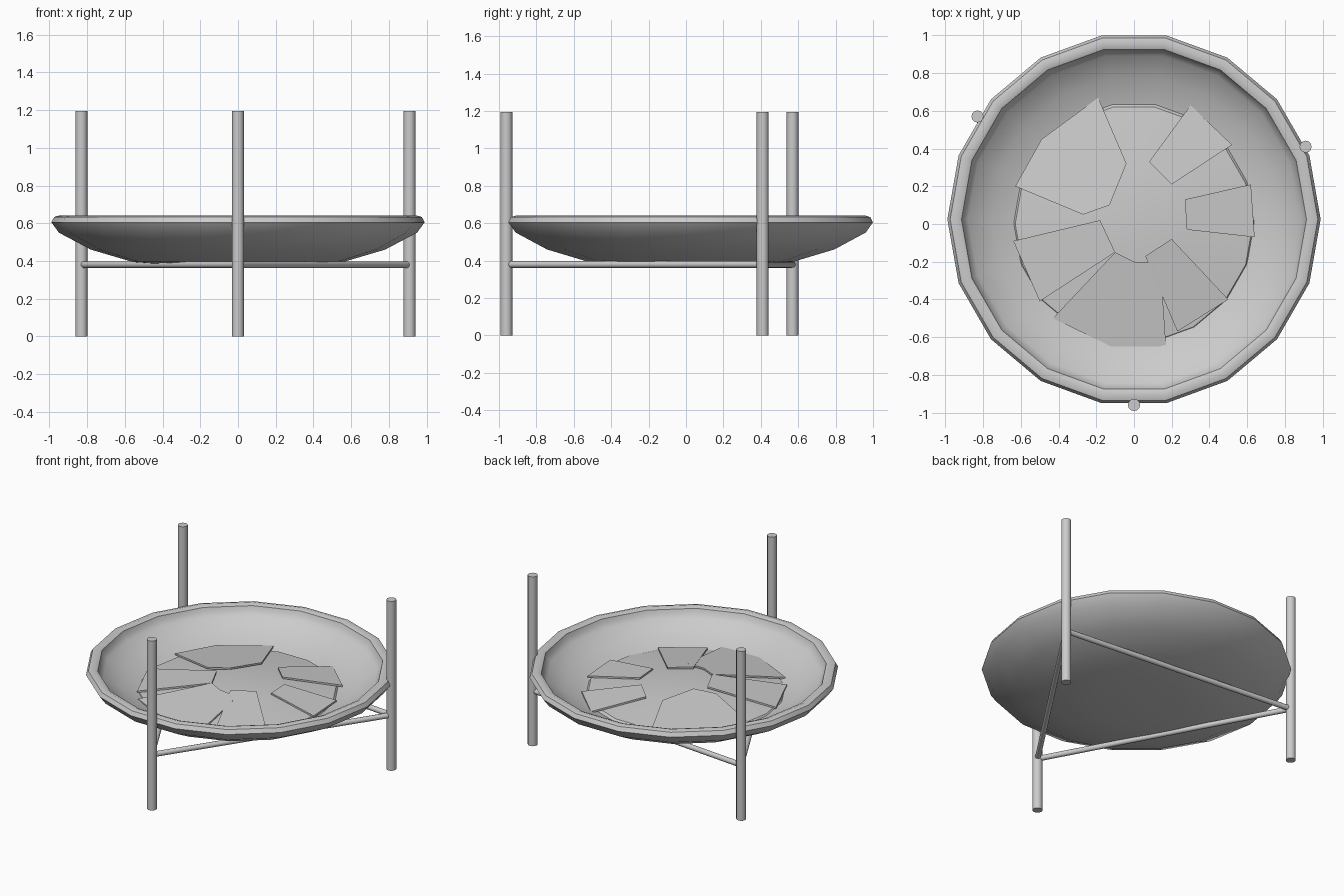
import bpy, bmesh, math
from mathutils import Vector

cube = bpy.data.objects.get("Cube")
if cube:
    bpy.data.objects.remove(cube)

metal = bpy.data.materials.new("plain grey")
GREY = (0.6, 0.6, 0.6, 1)
metal.use_nodes = True
metal.diffuse_color = GREY
metal.node_tree.nodes["Principled BSDF"].inputs["Base Color"].default_value = GREY


def finish(name, bm, smooth=None):
    bmesh.ops.recalc_face_normals(bm, faces=bm.faces)
    mesh = bpy.data.meshes.new(name)
    bm.to_mesh(mesh)
    bm.free()
    mesh.materials.append(metal)
    obj = bpy.data.objects.new(name, mesh)
    bpy.context.collection.objects.link(obj)
    if smooth:
        bpy.ops.object.select_all(action='DESELECT')
        obj.select_set(True)
        bpy.context.view_layer.objects.active = obj
        bpy.ops.object.shade_smooth_by_angle(angle=math.radians(smooth))
    return obj


def rod(name, start, end, radius, sides=12):
    start, end = Vector(start), Vector(end)
    axis = end - start
    bm = bmesh.new()
    bmesh.ops.create_cone(bm, cap_ends=True, segments=sides,
                          radius1=radius, radius2=radius, depth=axis.length)
    obj = finish(name, bm, 40)
    obj.location = (start + end) / 2
    obj.rotation_euler = axis.to_track_quat('Z', 'Y').to_euler()


def lathe(name, profile, sides, centre_y, smooth):
    bm = bmesh.new()
    verts = [bm.verts.new((r, 0, z)) for r, z in profile]
    edges = [bm.edges.new(pair) for pair in zip(verts, verts[1:])]
    bmesh.ops.spin(bm, geom=verts + edges, cent=(0, 0, 0), axis=(0, 0, 1),
                   angle=math.tau, steps=sides)
    bmesh.ops.remove_doubles(bm, verts=bm.verts, dist=0.0005)
    obj = finish(name, bm, smooth)
    obj.location.y = centre_y


# Shallow dish with a rolled rim
lathe("bowl", [(0, 0.365), (0.3, 0.367), (0.56, 0.395), (0.78, 0.46), (0.95, 0.55),
               (0.99, 0.605), (0.975, 0.633), (0.945, 0.642), (0.915, 0.63),
               (0.905, 0.6), (0.88, 0.572), (0.76, 0.505), (0.6, 0.45),
               (0.35, 0.415), (0, 0.41)], 18, 0.025, 45)

# Low mound on the bowl floor
lathe("ash_mound", [(0.65, 0.45), (0.63, 0.472), (0.3, 0.515), (0, 0.535), (0, 0.45)],
      18, 0, 30)

# Broken flat sheets leaning on the mound
sheets = {
    "back_left_sheet": [(-.19, .67), (-.04, .32), (-.13, .1), (-.27, .05), (-.63, .2), (-.49, .45)],
    "left_sheet": [(-.64, -.09), (-.18, .02), (-.1, -.15), (-.5, -.41)],
    "front_sheet": [(-.43, -.5), (-.1, -.15), (0, -.2), (.14, -.21), (.17, -.65), (-.12, -.65)],
    "front_right_sheet": [(.06, -.17), (.2, -.08), (.5, -.4), (.23, -.57)],
    "right_sheet": [(.64, -.07), (.28, -.03), (.27, .13), (.62, .21)],
    "back_right_sheet": [(.3, .63), (.52, .42), (.2, .21), (.08, .33)],
}
for name, outline in sheets.items():
    bm = bmesh.new()
    face = bm.faces.new([bm.verts.new((x, y, 0.575 - 0.14 * math.hypot(x, y)))
                         for x, y in outline])
    low = bmesh.ops.extrude_face_region(bm, geom=[face])["geom"]
    bmesh.ops.translate(bm, vec=(0, 0, -0.012),
                        verts=[v for v in low if isinstance(v, bmesh.types.BMVert)])
    finish(name, bm)

# Three upright posts joined by a triangle of thin braces
posts = {"front": (0, -0.96), "left": (0.91, 0.41), "right": (-0.83, 0.57)}
names = list(posts)
for i, side in enumerate(names):
    other = names[(i + 1) % 3]
    rod(side + "_post", (*posts[side], 0), (*posts[side], 1.195), 0.032)
    rod(side + "_to_" + other + "_brace", (*posts[side], 0.38), (*posts[other], 0.38), 0.018)
